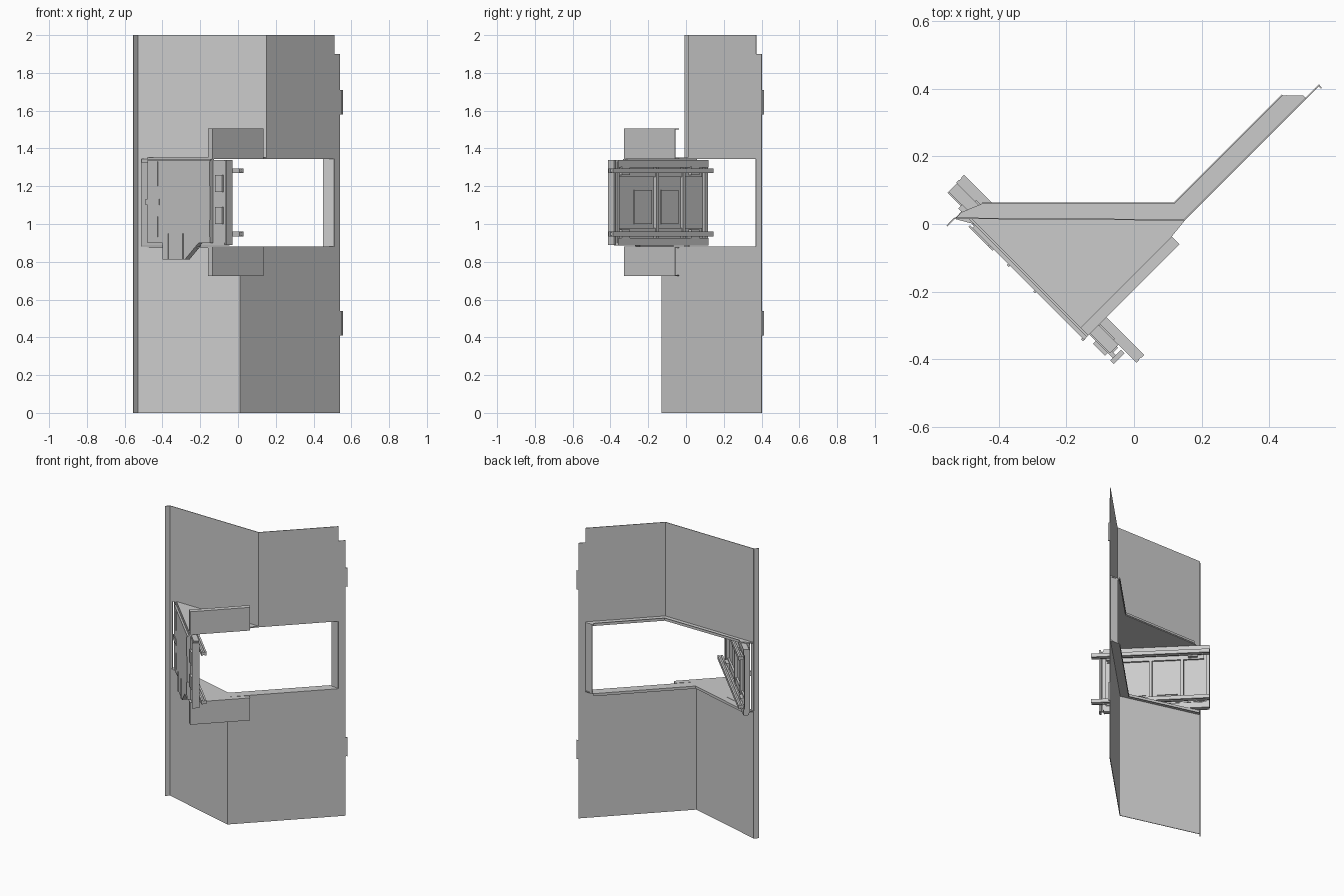
import bpy, bmesh, math
from mathutils import Vector

if "Cube" in bpy.data.objects:
    bpy.data.objects.remove(bpy.data.objects["Cube"])

GREY = (0.6, 0.6, 0.6, 1)
metal = bpy.data.materials.new("light grey metal")
metal.use_nodes = True
metal.diffuse_color = GREY
metal.node_tree.nodes["Principled BSDF"].inputs["Base Color"].default_value = GREY
R2 = math.sqrt(2)
T = 0.004  # sheet thickness


def prism(name, ring, sweep):
    """Extrude a closed ring of points along a vector."""
    bm = bmesh.new()
    face = bm.faces.new([bm.verts.new(p) for p in ring])
    out = bmesh.ops.extrude_face_region(bm, geom=[face])
    moved = [v for v in out["geom"] if isinstance(v, bmesh.types.BMVert)]
    bmesh.ops.translate(bm, verts=moved, vec=sweep)
    bmesh.ops.recalc_face_normals(bm, faces=bm.faces)
    mesh = bpy.data.meshes.new(name)
    bm.to_mesh(mesh)
    bm.free()
    mesh.materials.append(metal)
    ob = bpy.data.objects.new(name, mesh)
    bpy.context.collection.objects.link(ob)
    return ob


def slab(name, plan, z0, z1):
    """Flat plan outline raised from z0 to z1."""
    return prism(name, [(x, y, z0) for x, y in plan], (0, 0, z1 - z0))


def sheet(name, path, z0, z1):
    """Folded thin sheet standing on a plan path."""
    pts = [Vector(p) for p in path]
    back = []
    for i, p in enumerate(pts):
        dirs = [(b - a).normalized() for a, b in zip(pts, pts[1:])][max(0, i - 1):i + 1]
        normals = [Vector((-d.y, d.x)) for d in dirs]
        n = sum(normals, Vector((0, 0))).normalized()
        back.append(p + n * T / n.dot(normals[0]))
    return slab(name, [tuple(p) for p in pts + back[::-1]], z0, z1)


def diag(s, m, z=0):
    """Point in the diagonal frame: s runs front right, m runs back right."""
    return ((s + m) / R2, (m - s) / R2, z)


def bar(name, s, m, z):
    """Block aligned with the diagonal frame."""
    ring = [diag(a, b, z[0]) for a, b in
            ((s[0], m[0]), (s[1], m[0]), (s[1], m[1]), (s[0], m[1]))]
    return prism(name, ring, (0, 0, z[1] - z[0]))


# Folded wall sheets around the window
LOW, HIGH = 0.88, 1.35
left, strip, end = (-0.53, 0.015), (0.51, 0.37), (0.54, 0.4)
upper_fold, lower_fold = (0.15, 0.01), (0.01, -0.13)
sheet("upper_wall", [left, upper_fold, strip], HIGH, 2)
sheet("lower_wall", [left, lower_fold, strip], 0, LOW)
sheet("right_edge_strip", [strip, end], 0, 1.9)
sheet("left_edge_flange", [(-0.552, -0.008), left], 0, 2)
sheet("left_edge_strip", [left, (-0.51, 0.015)], LOW, HIGH)
for z in (0.41, 1.58):
    sheet("hinge_tab", [(0.535, 0.395), (0.547, 0.407), (0.552, 0.4)], z, z + 0.13)

# Window surround: sill, head and end reveal
upper_inner = [(0.44, 0.38), (0.12, 0.06), (-0.45, 0.06)]
lower_inner = [(0.44, 0.38), (-0.02, -0.08), (-0.5, 0.05)]
slab("window_head", [left, upper_fold, strip, (0.5, 0.38)] + upper_inner + [(-0.51, 0.035)],
     HIGH - 0.005, HIGH + 0.003)
slab("window_sill", [left, lower_fold, strip, (0.5, 0.38)] + lower_inner,
     LOW - 0.006, LOW)
sheet("head_lip", upper_inner[::-1], HIGH, HIGH + 0.015)
sheet("sill_lip", lower_inner[::-1], LOW - 0.018, LOW)
sheet("end_reveal", [(0.45, 0.377), (0.507, 0.369)], LOW, HIGH)

# Triangular trays in front of the wall
tip, corner = diag(0.137, -0.329)[:2], diag(0.137, 0.053)[:2]
shelf = diag(0.105, 0.053)[:2]
slab("upper_tray", [(-0.48, 0.015), tip, corner, shelf, upper_fold], HIGH - 0.005, HIGH + 0.003)
slab("lower_tray", [(-0.48, 0.0), tip, corner, shelf, lower_fold], LOW - 0.006, LOW)

# Tray fascias, mirrored above and below the window
for side, z0, z1, lip in (("upper", HIGH, 1.505, 1.501), ("lower", 0.725, LOW, 0.725)):
    bar(side + "_fascia", (0.133, 0.137), (-0.329, 0.053), (z0, z1))
    bar(side + "_fascia_lip", (0.105, 0.135), (-0.329, 0.053), (lip, lip + T))
    bar(side + "_fascia_end", (0.105, 0.135), (-0.329, -0.325), (z0, z1))

# Diagonal mounting unit: back plate with a raised rim and ribs
bar("unit_plate", (-0.455, 0.24), (-0.325, -0.312), (0.9, 1.335))
for z in (0.885, 1.3):
    bar("unit_rim", (-0.455, 0.22), (-0.32, -0.285), (z, z + 0.04))
for z in (0.935, 1.25):
    bar("unit_band", (-0.42, 0.2), (-0.313, -0.3), (z, z + 0.045))
for s in (-0.455, -0.29, -0.09, 0.205):
    bar("unit_rib", (s, s + 0.02), (-0.315, -0.292), (0.9, 1.33))
for s in (-0.25, -0.05):
    bar("unit_inner_panel", (s, s + 0.13), (-0.313, -0.305), (1.0, 1.18))

# Sliding rails with a groove between two flanges
for z in (0.935, 1.27):
    bar("rail_core", (-0.456, 0.293), (-0.275, -0.262), (z + 0.004, z + 0.021))
    for m in (-0.285, -0.264):
        bar("rail_flange", (-0.458, 0.295), (m, m + 0.012), (z, z + 0.025))
    for s in (-0.38, 0.14):
        bar("rail_bracket", (s, s + 0.06), (-0.315, -0.28), (z - 0.01, z + 0.035))

# Front cover of the unit with raised details
bar("front_cover", (-0.33, 0.137), (-0.347, -0.32), (0.9, 1.34))
bar("cover_side_flange", (0.236, 0.25), (-0.335, -0.29), (0.89, 1.34))
bar("cover_top_flange", (-0.4, 0.137), (-0.335, -0.318), (1.325, 1.345))
bar("latch_bar", (-0.34, -0.24), (-0.352, -0.345), (1.1, 1.133))
for s, z0, z1 in ((-0.26, 0.93, 1.04), (-0.26, 1.2, 1.33), (0.13, 0.93, 1.02), (0.13, 1.2, 1.33)):
    bar("cover_ridge", (s, s + 0.008), (-0.352, -0.34), (z0, z1))
for z in (1.0, 1.17):
    bar("side_catch", (0.165, 0.215), (-0.336, -0.322), (z, z + 0.09))

# Tapered chute below the cover
profile = [(-0.217, 0.9), (-0.217, 0.813), (-0.05, 0.813), (0.052, 0.9)]
prism("chute", [diag(s, -0.347, z) for s, z in profile], (0.025, 0.025, 0))
for s in (-0.18, -0.07):
    bar("chute_rib", (s, s + 0.008), (-0.352, -0.345), (0.815, 0.95))
